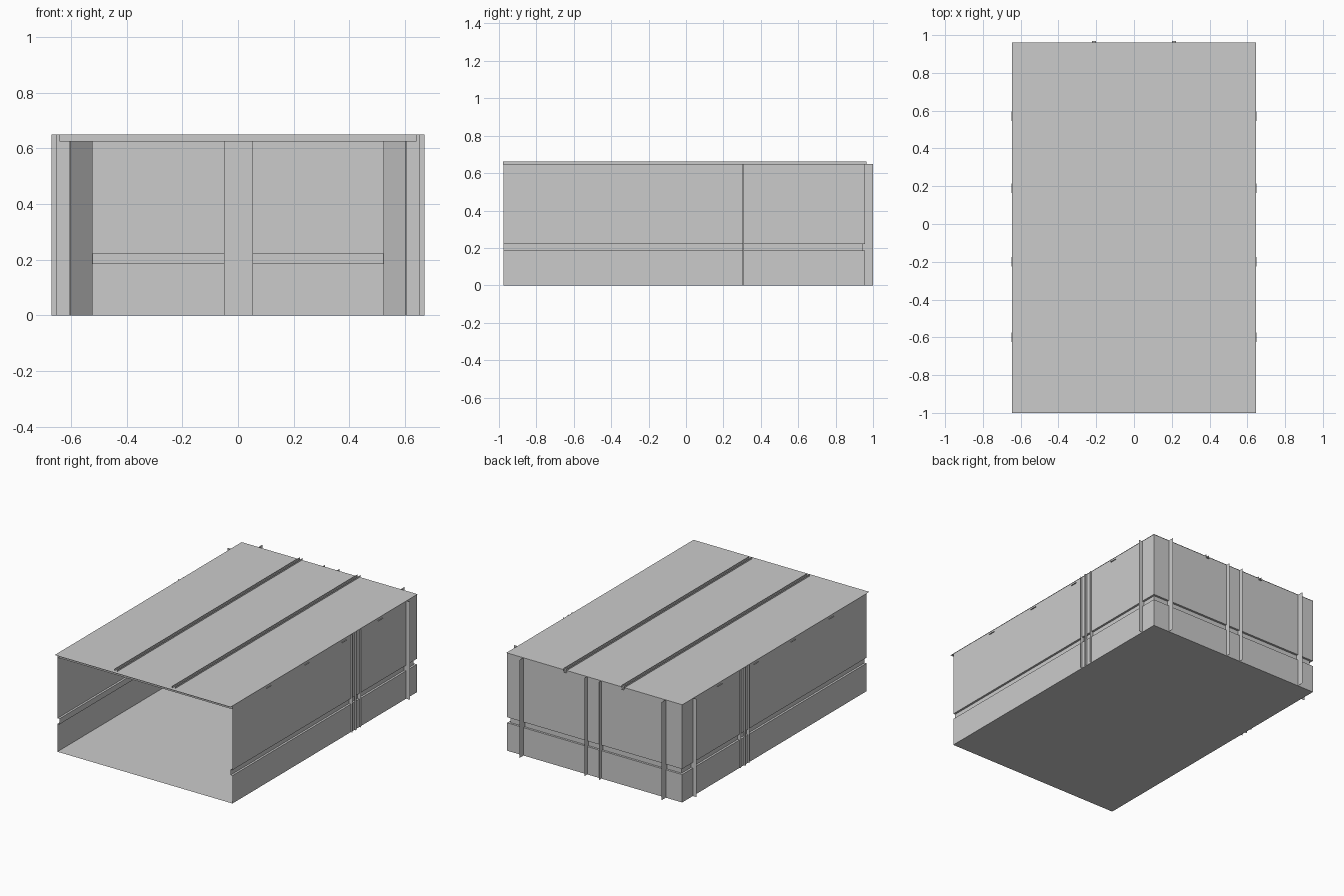
import bpy

if "Cube" in bpy.data.objects:
    bpy.data.objects.remove(bpy.data.objects["Cube"])

H = 0.65                      # roof height
W, YF, YB = 0.642, -0.975, 0.957


def add_mesh(name, verts, faces):
    me = bpy.data.meshes.new(name)
    me.from_pydata(verts, [], faces)
    me.update()
    ob = bpy.data.objects.new(name, me)
    bpy.context.collection.objects.link(ob)
    return ob


def loft(name, rings):
    """Join equal-length open rows of points with quads."""
    n = len(rings[0])
    verts = [p for r in rings for p in r]
    faces = [(k * n + i, k * n + i + 1, (k + 1) * n + i + 1, (k + 1) * n + i)
             for k in range(len(rings) - 1) for i in range(n - 1)]
    return add_mesh(name, verts, faces)


def upright(name, path, z0=0.0, z1=H):
    """Vertical sheet following a plan path."""
    return loft(name, [[(x, y, z) for x, y in path] for z in (z0, z1)])


def flat(name, x0, x1, y0, y1, z):
    return loft(name, [[(x0, y0, z), (x1, y0, z)], [(x0, y1, z), (x1, y1, z)]])


# Three-sided wall with a recessed horizontal band
profile = [(0, 0), (0, 0.185), (0.014, 0.185), (0.014, 0.222), (0, 0.222), (0, H)]
loft("walls", [[(W - d, YF, z), (W - d, YB - d, z), (-W + d, YB - d, z), (-W + d, YF, z)]
               for d, z in profile])

# Floor, roof and front lip
flat("floor", -W, W, YF, YB, 0)
flat("roof", -W - 0.003, W + 0.003, YF, YB + 0.003, H)
flat("front_lip", -W - 0.003, W + 0.003, -1.0, YF, H)
upright("front_lip_drop", [(-W, YF), (W, YF)], 0.625, H)

for s, side in ((-1, "left"), (1, "right")):
    # Corner post: side fin, diagonal inner face, back fin
    upright(side + "_corner_post",
            [(s * 0.67, 0.845), (s * 0.602, 0.845), (s * 0.522, 0.93), (s * 0.522, 1.0)])
    # Mid-side post with two fins and a narrow cover strip
    upright(side + "_middle_post",
            [(s * 0.653, 0.265), (s * 0.605, 0.265), (s * 0.605, 0.355), (s * 0.653, 0.355)])
    upright(side + "_cover_strip",
            [(s * W, 0.303), (s * 0.653, 0.303), (s * 0.653, 0.311), (s * W, 0.311)])
    # Roof rails: paired low fins and a rear tab
    for dx, part in ((-0.01, "a"), (0.01, "b")):
        x = s * 0.212 + dx
        upright(f"{side}_roof_rail_{part}", [(x, -0.978), (x, 0.965)], H - 0.005, H + 0.011)
    flat(side + "_rear_tab", s * 0.212 - 0.01, s * 0.212 + 0.01, YB, 0.968, H - 0.012)
    # Small tabs under the roof edge
    for i, y in enumerate((-0.6, -0.2, 0.19, 0.57)):
        x0, x1 = sorted((s * W, s * (W + 0.007)))
        flat(f"{side}_edge_tab_{i}", x0, x1, y - 0.025, y + 0.025, H - 0.018)

# Middle post on the back wall
upright("back_middle_post", [(-0.05, 0.985), (-0.05, 0.93), (0.054, 0.93), (0.054, 0.985)])
